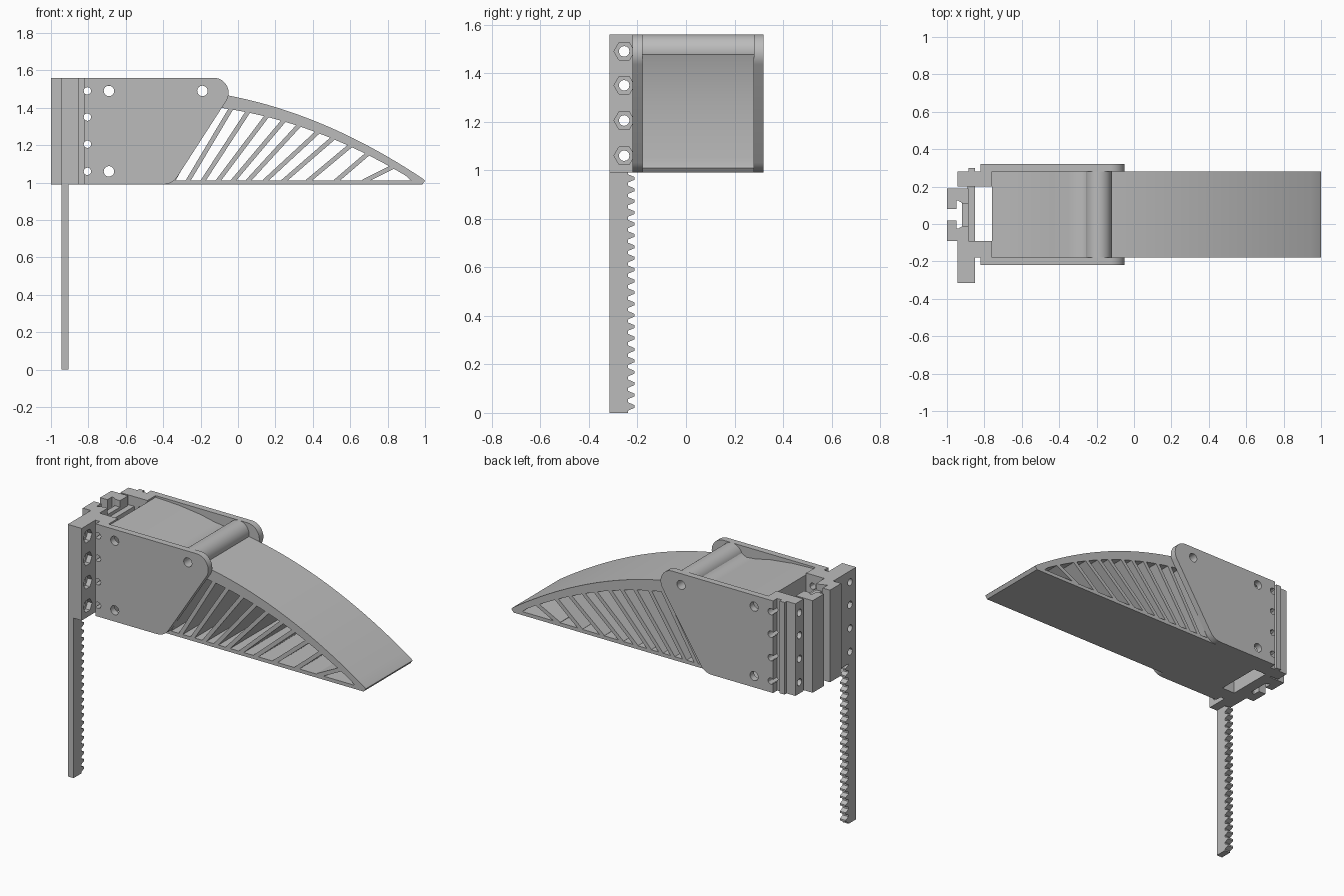
import bpy, bmesh, math
from mathutils import Vector

old = bpy.data.objects.get("Cube")
if old:
    bpy.data.objects.remove(old, do_unlink=True)

GREY = (0.5, 0.5, 0.5, 1)
mat = bpy.data.materials.new("plain grey")
mat.use_nodes = True
mat.diffuse_color = GREY
mat.node_tree.nodes["Principled BSDF"].inputs["Base Color"].default_value = GREY

BOTTOM, TOP = 0.99, 1.56
INNER = (-0.18, 0.28)
HOLE_ROWS = (1.06, 1.205, 1.35, 1.49)


def add_prism(bm, pts, axis, lo, hi):
    """Extrude a 2D outline along an axis between lo and hi."""
    place = {"x": lambda a, b, c: (c, a, b),
             "y": lambda a, b, c: (a, c, b),
             "z": lambda a, b, c: (a, b, c)}[axis]
    rings = [[bm.verts.new(place(a, b, c)) for a, b in pts] for c in (lo, hi)]
    bm.faces.new(rings[0])
    bm.faces.new(rings[1][::-1])
    n = len(pts)
    for i in range(n):
        j = (i + 1) % n
        bm.faces.new((rings[0][i], rings[1][i], rings[1][j], rings[0][j]))


def build(name, prisms):
    bm = bmesh.new()
    for p in prisms:
        add_prism(bm, *p)
    bmesh.ops.recalc_face_normals(bm, faces=bm.faces)
    mesh = bpy.data.meshes.new(name)
    bm.to_mesh(mesh)
    bm.free()
    mesh.materials.append(mat)
    ob = bpy.data.objects.new(name, mesh)
    bpy.context.collection.objects.link(ob)
    return ob


def drill(ob, prisms):
    """Cut the prisms out of an object and bake the result."""
    cutter = build("cutter", prisms)
    cutter.hide_render = True
    mod = ob.modifiers.new("holes", "BOOLEAN")
    mod.operation, mod.solver, mod.object = "DIFFERENCE", "EXACT", cutter
    deps = bpy.context.evaluated_depsgraph_get()
    ob.data = bpy.data.meshes.new_from_object(ob.evaluated_get(deps))
    ob.modifiers.clear()
    bpy.data.objects.remove(cutter, do_unlink=True)


def rect(a0, a1, b0, b1):
    return [(a0, b0), (a1, b0), (a1, b1), (a0, b1)]


def arc(a, b, r, start=0, end=360, n=24):
    full = end - start == 360
    steps = n if full else n + 1
    return [(a + r * math.cos(math.radians(start + (end - start) * i / n)),
             b + r * math.sin(math.radians(start + (end - start) * i / n)))
            for i in range(steps)]


# Side plates with bolt holes
outline = ([(-0.82, TOP), (-0.82, BOTTOM), (-0.40, BOTTOM)]
           + arc(-0.40, 1.08, 0.09, -80, -33, 6)
           + arc(-0.13, 1.48, 0.08, -33, 90, 12))
bolts = [(-0.69, 1.49), (-0.19, 1.49), (-0.69, 1.06)]
pins = [(arc(-0.805, z, 0.02, n=12), "y", -0.4, 0.4) for z in HOLE_ROWS]
bolt_holes = [(arc(x, z, 0.028), "y", -0.4, 0.4) for x, z in bolts]
for name, lo, hi in (("front_side_plate", -0.22, -0.18), ("back_side_plate", 0.28, 0.32)):
    drill(build(name, [(outline, "y", lo, hi)]), bolt_holes + pins)


# Finger: curved upper skin, flat sole and slanted ribs
def skin_z(x):
    t = x + 0.05
    return 1.465 - 0.189 * t - 0.23 * t * t


xs = [-0.14 + 1.13 * i / 24 for i in range(25)]
skin = [(x, skin_z(x)) for x in xs]
skin += [(1.0, 1.01), (0.985, BOTTOM), (0.95, BOTTOM)]
skin += [(x, skin_z(x) - 0.07 + 0.03 * x) for x in reversed(xs) if x < 0.92]
build("finger_skin", [(skin, "y", *INNER)])
build("finger_sole", [(rect(-0.76, 0.98, BOTTOM, 1.012), "y", *INNER)])

feet = (-0.35, -0.27, -0.19, -0.11, -0.03, 0.05, 0.14, 0.24, 0.37, 0.52, 0.67)
heads = (-0.11, -0.02, 0.07, 0.17, 0.26, 0.34, 0.44, 0.52, 0.61, 0.70, 0.83)
ribs = []
for foot, head in zip(feet, heads):
    a, b = Vector((foot, 1.005)), Vector((head, skin_z(head) - 0.035))
    side = (b - a).orthogonal().normalized() * 0.012
    ribs.append(([tuple(p) for p in (a + side, b + side, b - side, a - side)], "y", *INNER))
build("finger_ribs", ribs)

# Pivot barrel and body cover between the plates
barrel = build("pivot_barrel", [(arc(-0.19, 1.49, 0.07, n=40), "y", *INNER)])
drill(barrel, bolt_holes)
top_line = [(-0.76, 1.55), (-0.6, 1.543), (-0.45, 1.525), (-0.35, 1.503),
            (-0.29, 1.497), (-0.26, 1.51), (-0.22, 1.55)]
cover = top_line + [(-0.23, 1.46)] + [(x, z - 0.03) for x, z in reversed(top_line[:-2])]
build("body_cover", [(cover, "y", *INNER)])
build("body_rear_wall", [(rect(-0.76, -0.73, BOTTOM, 1.54), "y", *INNER)])


# Mounting blocks, drilled both ways
def mount_holes(y):
    return [(arc(y, z, 0.022, n=12), "x", -1.1, -0.83) for z in HOLE_ROWS]


front_profile = [(-0.945, -0.315), (-0.85, -0.315), (-0.85, -0.18), (-0.76, -0.18),
                 (-0.76, -0.09), (-0.945, -0.09)]
front_block = build("front_mount_block", [(front_profile, "z", BOTTOM, TOP)])
nut_pockets = [(arc(-0.255, z, 0.042, n=6), "x", -0.88, -0.8) for z in HOLE_ROWS]
drill(front_block, mount_holes(-0.255))
drill(front_block, nut_pockets)
drill(front_block, pins)

back_profile = [(-0.945, 0.2), (-0.76, 0.2), (-0.76, 0.28), (-0.85, 0.28), (-0.85, 0.30),
                (-0.885, 0.30), (-0.885, 0.28), (-0.945, 0.28)]
back_block = build("back_mount_block", [(back_profile, "z", BOTTOM, TOP)])
drill(back_block, mount_holes(0.24))
drill(back_block, pins)
build("mount_web", [(rect(-0.89, -0.85, -0.1, 0.21), "z", BOTTOM, 1.5)])

# Sliding carriage: two mirrored hooks joined by a web
mid = 0.05
hook = [(-1.0, 0.14), (-0.89, 0.14), (-0.89, 0.055), (-0.91, 0.055), (-0.945, 0.08),
        (-0.945, 0.03 + mid), (-1.0, 0.03)]
hook = [(-1.0, 0.14), (-0.885, 0.14), (-0.885, 0.06), (-0.915, 0.06), (-0.94, 0.075),
        (-0.95, 0.075), (-0.95, 0.03), (-1.0, 0.03)]
build("carriage_hooks", [([(x, mid + s * y) for x, y in hook], "z", BOTTOM, TOP)
                         for s in (1, -1)])
build("carriage_web", [(rect(-0.92, -0.885, mid - 0.07, mid + 0.07), "z", BOTTOM, 1.52)])

# Toothed rack
pitch, teeth = 0.047, 21
rack = [(-0.315, 1.0), (-0.315, 0.0), (-0.24, 0.0)]
for i in range(teeth):
    z = 0.003 + i * pitch
    rack += [(-0.24, z + 0.006), (-0.212, z + 0.018), (-0.212, z + 0.029), (-0.24, z + 0.041)]
rack += [(-0.24, 1.0)]
build("toothed_rack", [(rack, "x", -0.945, -0.905)])

# Smooth the curved parts, keep edges sharp
for ob in bpy.context.scene.objects:
    if ob.type == "MESH":
        ob.select_set(True)
        bpy.context.view_layer.objects.active = ob
bpy.ops.object.shade_smooth_by_angle(angle=math.radians(30))
